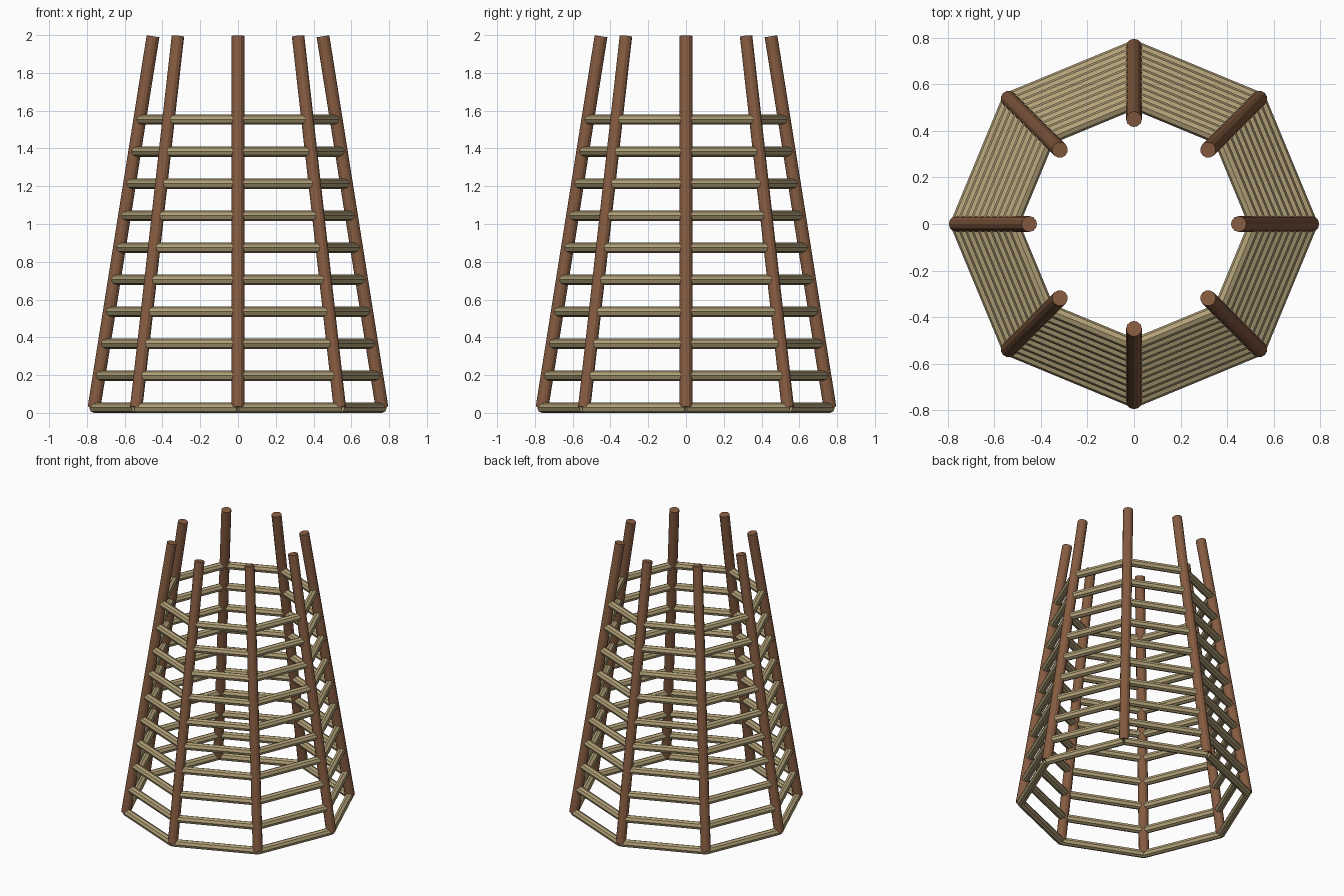
import bpy
from math import cos, sin, tau
from mathutils import Vector

if "Cube" in bpy.data.objects:
    bpy.data.objects.remove(bpy.data.objects["Cube"])

SIDES = 8
RINGS = 10
BOTTOM_R, TOP_R = 0.762, 0.45
BOTTOM_Z, TOP_Z = 0.028, 1.994
POST_R, RUNG_R = 0.034, 0.0275


def material(name, color):
    mat = bpy.data.materials.new(name)
    mat.use_nodes = True
    mat.diffuse_color = color
    mat.node_tree.nodes["Principled BSDF"].inputs["Base Color"].default_value = color
    return mat


def pole(name, start, end, radius, sides, mat):
    axis = end - start
    bpy.ops.mesh.primitive_cylinder_add(
        vertices=sides, radius=radius, depth=axis.length, location=(start + end) / 2,
        rotation=axis.to_track_quat("Z", "Y").to_euler())
    obj = bpy.context.object
    obj.name = name
    obj.data.materials.append(mat)


def corner(index, z):
    """Point on the axis of a leaning post at height z."""
    t = (z - BOTTOM_Z) / (TOP_Z - BOTTOM_Z)
    r = BOTTOM_R + (TOP_R - BOTTOM_R) * t
    a = tau * index / SIDES
    return Vector((r * cos(a), r * sin(a), z))


post_wood = material("dark brown wood", (0.24, 0.107, 0.053, 1))
rung_wood = material("pale tan wood", (0.45, 0.36, 0.19, 1))

for i in range(SIDES):
    # Leaning posts
    pole(f"post_{i + 1}", corner(i, BOTTOM_Z), corner(i, TOP_Z), POST_R, 12, post_wood)
    # Horizontal rungs from this post to the next
    for k in range(RINGS):
        z = RUNG_R + k * 0.1695
        pole(f"rung_{k + 1}_{i + 1}", corner(i, z), corner(i + 1, z), RUNG_R, 8, rung_wood)
